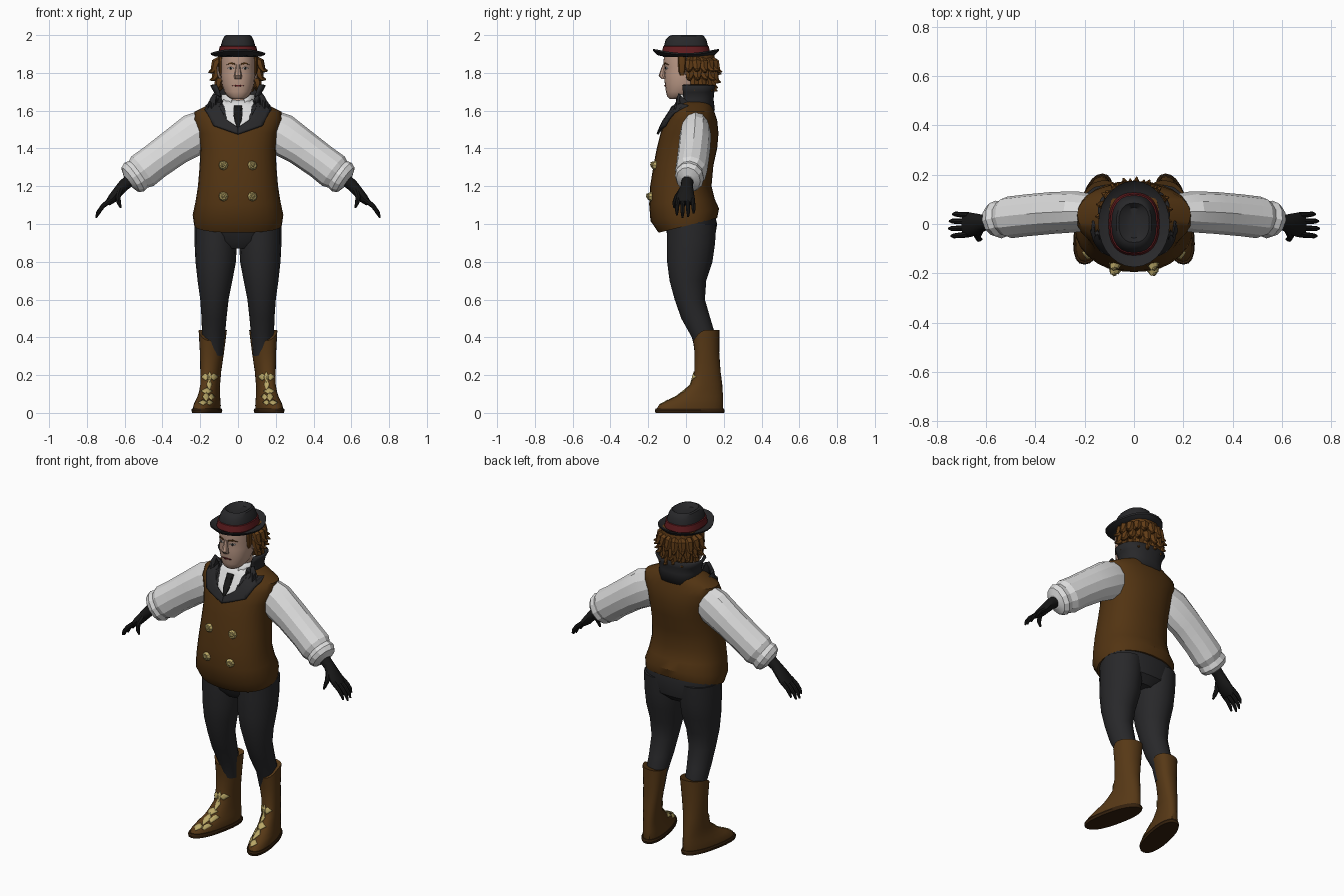
import bpy, bmesh, math, random
from mathutils import Vector
from mathutils.bvhtree import BVHTree

random.seed(4)
X, Y, Z = Vector((1, 0, 0)), Vector((0, 1, 0)), Vector((0, 0, 1))


def material(name, r, g, b):
    m = bpy.data.materials.new(name)
    m.diffuse_color = (r, g, b, 1)
    return m


VEST = material("vest brown", .085, .034, .006)
CLOTH = material("charcoal cloth", .021, .021, .023)
GLOVE = material("black leather", .009, .009, .009)
SHIRT = material("shirt white", .72, .72, .72)
SKIN = material("skin", .50, .32, .24)
RED = material("band red", .12, .012, .014)
GOLD = material("gold", .50, .40, .14)
BOOT = material("boot brown", .095, .040, .008)
HAIR = material("hair brown", .12, .045, .008)
SOLE = material("sole brown", .035, .015, .004)


def finish(name, bm, mat, thick=0, angle=35):
    bmesh.ops.recalc_face_normals(bm, faces=bm.faces)
    me = bpy.data.meshes.new(name)
    bm.to_mesh(me)
    bm.free()
    me.materials.append(mat)
    ob = bpy.data.objects.new(name, me)
    bpy.context.collection.objects.link(ob)
    if thick:
        mod = ob.modifiers.new("thickness", 'SOLIDIFY')
        mod.thickness, mod.offset = thick, 0
    bpy.ops.object.select_all(action='DESELECT')
    ob.select_set(True)
    bpy.context.view_layer.objects.active = ob
    bpy.ops.object.shade_smooth_by_angle(angle=math.radians(angle))
    return ob


def loft(name, rings, mat, n=20, p=2.0, along=False, warp=None, arc=None, thick=0, angle=35):
    """Skin through rings (x, y, z, radius_u, radius_v, slope); 'along' turns rings to the path."""
    bm, rows = bmesh.new(), []
    a0, a1 = [math.radians(a) for a in (arc or (0, 360))]
    count = n + 1 if arc else n
    cs = [Vector(r[:3]) for r in rings]
    for i, r in enumerate(rings):
        u, v = X, Y
        if along:
            t = (cs[min(i + 1, len(cs) - 1)] - cs[max(i - 1, 0)]).normalized()
            u = Y.cross(t).normalized()
            v = t.cross(u)
        row = []
        for k in range(count):
            a = a0 + (a1 - a0) * k / n
            c, s = math.cos(a), math.sin(a)
            c = math.copysign(abs(c) ** (2 / p), c)
            s = math.copysign(abs(s) ** (2 / p), s)
            co = cs[i] + u * (c * r[3]) + v * (s * r[4])
            if len(r) > 5:
                co.z += r[5] * co.y
            row.append(bm.verts.new(warp(co) if warp else co))
        rows.append(row)
    for a, b in zip(rows, rows[1:]):
        for k in range(n):
            j = (k + 1) % count
            bm.faces.new((a[k], a[j], b[j], b[k]))
    if not arc:
        bm.faces.new(rows[0])
        bm.faces.new(rows[-1])
    return finish(name, bm, mat, thick, angle)


def band(z, rx, front, back, *slope):
    """Horizontal ring given by its front and back y."""
    return (0, (front + back) / 2, z, rx, (back - front) / 2, *slope)


def tree(ob):
    me = ob.data
    return BVHTree.FromPolygons([v.co for v in me.vertices], [p.vertices[:] for p in me.polygons])


def plate(name, outline, target, mat, off=.005, thick=.008, cuts=4):
    """Flat (x, z) outline laid onto the front of a target surface."""
    bm = bmesh.new()
    bm.faces.new([bm.verts.new((x, 0, z)) for x, z in outline])
    bmesh.ops.triangulate(bm, faces=bm.faces[:])
    bmesh.ops.subdivide_edges(bm, edges=bm.edges[:], cuts=cuts, use_grid_fill=True)
    for v in bm.verts:
        hit = target.ray_cast(Vector((v.co.x, -1, v.co.z)), Y)[0]
        if hit is None:
            hit = target.find_nearest(Vector((v.co.x, -.05, v.co.z)))[0]
        v.co.y = hit.y - off
    return finish(name, bm, mat, thick)


def diamond(x, z, w, h):
    return [(x - w, z), (x, z - h), (x + w, z), (x, z + h)]


# vest body
vest = loft("vest", [
    band(.99, .232, -.145, .165, .25), band(1.05, .24, -.188, .175, .18), band(1.12, .225, -.195, .152, .08),
    band(1.2, .212, -.19, .135), band(1.31, .203, -.172, .145), band(1.4, .2, -.155, .165),
    band(1.48, .21, -.135, .172), band(1.55, .235, -.105, .165), band(1.595, .23, -.075, .15),
    band(1.63, .16, -.055, .14), band(1.66, .09, -.035, .12)], VEST, n=28, p=2.25)
vest_t = tree(vest)

# shirt front, tie, lapels and collars
plate("shirt_front", [(0, 1.49), (.10, 1.58), (.11, 1.63), (.07, 1.66), (-.07, 1.66), (-.11, 1.63), (-.10, 1.58)],
      vest_t, SHIRT, .004)
plate("tie", [(0, 1.49), (.02, 1.56), (.012, 1.60), (.02, 1.625), (-.02, 1.625), (-.012, 1.60), (-.02, 1.56)],
      vest_t, GLOVE, .013)
for s in (1, -1):
    plate("lapel", [(s * x, z) for x, z in [(0, 1.475), (.13, 1.52), (.175, 1.61), (.13, 1.69), (.09, 1.67),
                                            (.10, 1.62), (.06, 1.55), (0, 1.51)]], vest_t, CLOTH, .014, .012)
loft("stand_collar", [(0, .05, 1.6, .125, .097), (0, .05, 1.66, .112, .09), (0, .05, 1.70, .122, .094),
                      (0, .05, 1.735, .142, .10)], CLOTH, n=20, p=2.4, arc=(-38, 218), thick=.012)
loft("shirt_collar", [(0, .03, 1.61, .095, .085), (0, .03, 1.685, .082, .08)], SHIRT, n=16,
     arc=(-68, 248), thick=.01)

# vest buttons
for x in (.077, -.077):
    for z in (1.31, 1.145):
        hit, nor = vest_t.ray_cast(Vector((x, -1, z)), Y)[:2]
        nor = nor if nor.y < 0 else -nor
        bm = bmesh.new()
        bmesh.ops.create_cone(bm, cap_ends=True, segments=8, radius1=.027, radius2=.018, depth=.02)
        bmesh.ops.create_icosphere(bm, subdivisions=1, radius=.013)
        for v in bm.verts[-12:]:
            v.co.z += .01
        bm.transform(nor.to_track_quat('Z', 'Y').to_matrix().to_4x4())
        bmesh.ops.translate(bm, verts=bm.verts, vec=hit + nor * .006)
        finish("button", bm, GOLD, angle=20)

# trouser seat
loft("trouser_seat", [band(.87, .08, -.06, .11), band(.91, .19, -.09, .15), band(1.0, .228, -.115, .165),
                      band(1.06, .225, -.13, .15)], CLOTH, n=24, p=2.3)

for s in (1, -1):
    # trouser legs
    loft("trouser_leg", [(s * .118, .03, 1.0, .112, .13), (s * .118, .027, .9, .112, .127),
                         (s * .118, .02, .8, .107, .12), (s * .122, .01, .7, .092, .097),
                         (s * .125, .02, .6, .075, .08), (s * .127, .052, .5, .066, .077),
                         (s * .13, .095, .4, .06, .064), (s * .13, .11, .3, .05, .055)], CLOTH, n=16)

    # boots, toes turned outward
    def splay(v, s=s):
        dip = .055 * max(0, (.11 - v.y) / .07) ** 2 if v.z > .4 else 0
        return Vector((v.x + s * .2 * (.11 - v.y), v.y, v.z - dip))

    def foot(z, x, rx, front, back, s=s):
        return (s * x, (front + back) / 2, z, rx, (back - front) / 2)

    boot = loft("boot", [foot(.02, .147, .062, -.155, .195), foot(.04, .147, .062, -.145, .197),
                         foot(.065, .147, .058, -.10, .197), foot(.088, .147, .053, -.05, .196),
                         foot(.115, .147, .05, -.015, .194), foot(.15, .147, .049, .025, .192),
                         foot(.22, .145, .053, .045, .183), foot(.32, .138, .062, .045, .176),
                         foot(.44, .133, .073, .038, .177)], BOOT, n=24, p=2.2, warp=splay)
    loft("boot_sole", [foot(0, .147, .066, -.162, .202), foot(.014, .147, .07, -.165, .205),
                       foot(.024, .147, .066, -.16, .20)], SOLE, n=24, p=2.3, warp=splay)
    boot_t = tree(boot)
    for x, z, w, h in [(.128, .19, .022, .02), (.172, .19, .022, .02), (.15, .19, .014, .03),
                       (.152, .15, .014, .035), (.165, .115, .03, .018), (.168, .085, .02, .024),
                       (.14, .085, .018, .018), (.185, .055, .026, .014), (.15, .055, .02, .014)]:
        plate("boot_trim", diamond(s * x, z, w, h), boot_t, GOLD, .003, .004, 2)

    # puffed sleeves with gathered cuffs
    loft("sleeve", [(s * .16, .05, 1.51, .10, .07), (s * .23, .05, 1.475, .112, .083),
                    (s * .33, .045, 1.41, .10, .085), (s * .44, .035, 1.33, .095, .085),
                    (s * .505, .027, 1.28, .098, .085), (s * .528, .022, 1.263, .086, .072),
                    (s * .55, .018, 1.248, .092, .078), (s * .57, .012, 1.234, .08, .065),
                    (s * .582, .01, 1.225, .04, .036)], SHIRT, n=12, along=True, angle=18)

    # gloves
    loft("glove_palm", [(s * .555, .01, 1.245, .034, .034), (s * .605, .005, 1.205, .031, .031),
                        (s * .635, 0, 1.17, .028, .042), (s * .665, -.003, 1.135, .025, .05),
                        (s * .69, -.005, 1.11, .016, .044)], GLOVE, n=12, along=True)
    for y, k in ((-.042, .9), (-.016, 1.05), (.01, 1), (.035, .8)):
        loft("finger", [(s * .672, y, 1.13, .014, .013), (s * (.68 + .035 * k), y * 1.1, 1.13 - .035 * k, .012, .011),
                        (s * (.68 + .058 * k), y * 1.15, 1.13 - .065 * k, .010, .010),
                        (s * (.68 + .068 * k), y * 1.15, 1.13 - .092 * k, .005, .005)], GLOVE, n=8, along=True)
    loft("thumb", [(s * .625, -.02, 1.18, .018, .018), (s * .636, -.05, 1.14, .014, .014),
                   (s * .63, -.062, 1.11, .011, .011), (s * .62, -.062, 1.085, .005, .005)], GLOVE, n=8, along=True)

# neck, head and nose
loft("neck", [(0, .02, 1.58, .075, .07), (0, .02, 1.66, .07, .068), (0, .02, 1.74, .07, .07)], SKIN, n=16)
head = loft("head", [band(1.663, .035, -.088, -.01), band(1.675, .055, -.1, .02), band(1.70, .073, -.106, .06),
                     band(1.74, .086, -.112, .09), band(1.79, .092, -.116, .11), band(1.83, .091, -.113, .12),
                     band(1.86, .092, -.12, .12), band(1.92, .085, -.11, .11)], SKIN, n=20, p=2.2)
head_t = tree(head)
loft("nose", [(0, -.113, 1.845, .010, .010), (0, -.12, 1.815, .014, .015), (0, -.124, 1.785, .021, .021),
              (0, -.115, 1.768, .019, .015)], SKIN, n=8)
plate("mouth", diamond(0, 1.732, .032, .005), head_t, RED, .002, .004, 2)
for s in (1, -1):
    # eyes, brows, ears and sideburns
    plate("eye", diamond(s * .038, 1.825, .017, .007), head_t, SHIRT, .001, .004, 2)
    plate("pupil", diamond(s * .038, 1.825, .007, .007), head_t, GLOVE, .003, .004, 1)
    plate("brow", [(s * x, z) for x, z in [(.016, 1.843), (.04, 1.848), (.062, 1.842), (.042, 1.856), (.016, 1.85)]],
          head_t, HAIR, .002, .005, 2)
    loft("ear", [(s * .094, .015, 1.77, .008, .01), (s * .10, .02, 1.80, .012, .02),
                 (s * .10, .022, 1.835, .012, .02)], SKIN, n=8)
    loft("sideburn", [(s * .086, -.02, 1.785, .008, .012), (s * .09, -.022, 1.81, .013, .018),
                      (s * .088, -.02, 1.89, .014, .024)], HAIR, n=8)

# hair mass and flicked-out locks
loft("hair", [(0, .08, 1.70, .065, .045), (0, .08, 1.75, .095, .068), (0, .08, 1.83, .108, .078),
              (0, .06, 1.90, .10, .09)], HAIR, n=16)
for z0, step, spread in ((1.875, 20, 1.0), (1.83, 22, .95), (1.785, 25, .85)):
    a = -14 if z0 > 1.8 else 0
    while a <= 194:
        c, s = math.cos(math.radians(a)), math.sin(math.radians(a))
        drop = random.uniform(.85, 1.15)
        path = []
        for r, dz, w in ((.088, 0, .018), (.118, -.022, .024), (.125, -.05, .02), (.138, -.068, .012),
                         (.158, -.072, .003)):
            r *= spread
            path.append((r * c, .045 + r * s * .93, z0 + dz * drop, w, w * 1.1))
        loft("hair_lock", path, HAIR, n=6, along=True, angle=25)
        a += step


# hat with curved brim, creased crown and band
def curl(v):
    out = max(0, math.hypot(v.x / .145, v.y / .175) - .72) / .28
    return Vector((v.x, v.y, v.z + out * (.012 * abs(v.x) / .145 + .032 * (v.y / .175) ** 2)))


loft("hat_brim", [(0, 0, 1.885, .085, .11), (0, 0, 1.882, .12, .15), (0, 0, 1.885, .143, .173),
                  (0, 0, 1.893, .145, .175), (0, 0, 1.892, .12, .15), (0, 0, 1.897, .085, .11)],
     CLOTH, n=28, warp=curl)
loft("hat_crown", [(0, 0, 1.885, .098, .122), (0, 0, 1.94, .092, .117), (0, 0, 1.975, .082, .108),
                   (0, .003, 1.995, .072, .092), (0, .005, 2.0, .062, .08), (0, .005, 1.98, .032, .062),
                   (0, .005, 1.978, .012, .03)], CLOTH, n=24, p=2.4)
loft("hat_band", [(0, 0, 1.898, .10, .124), (0, 0, 1.905, .104, .128), (0, 0, 1.94, .097, .121),
                  (0, 0, 1.943, .09, .115)], RED, n=24, p=2.4)
